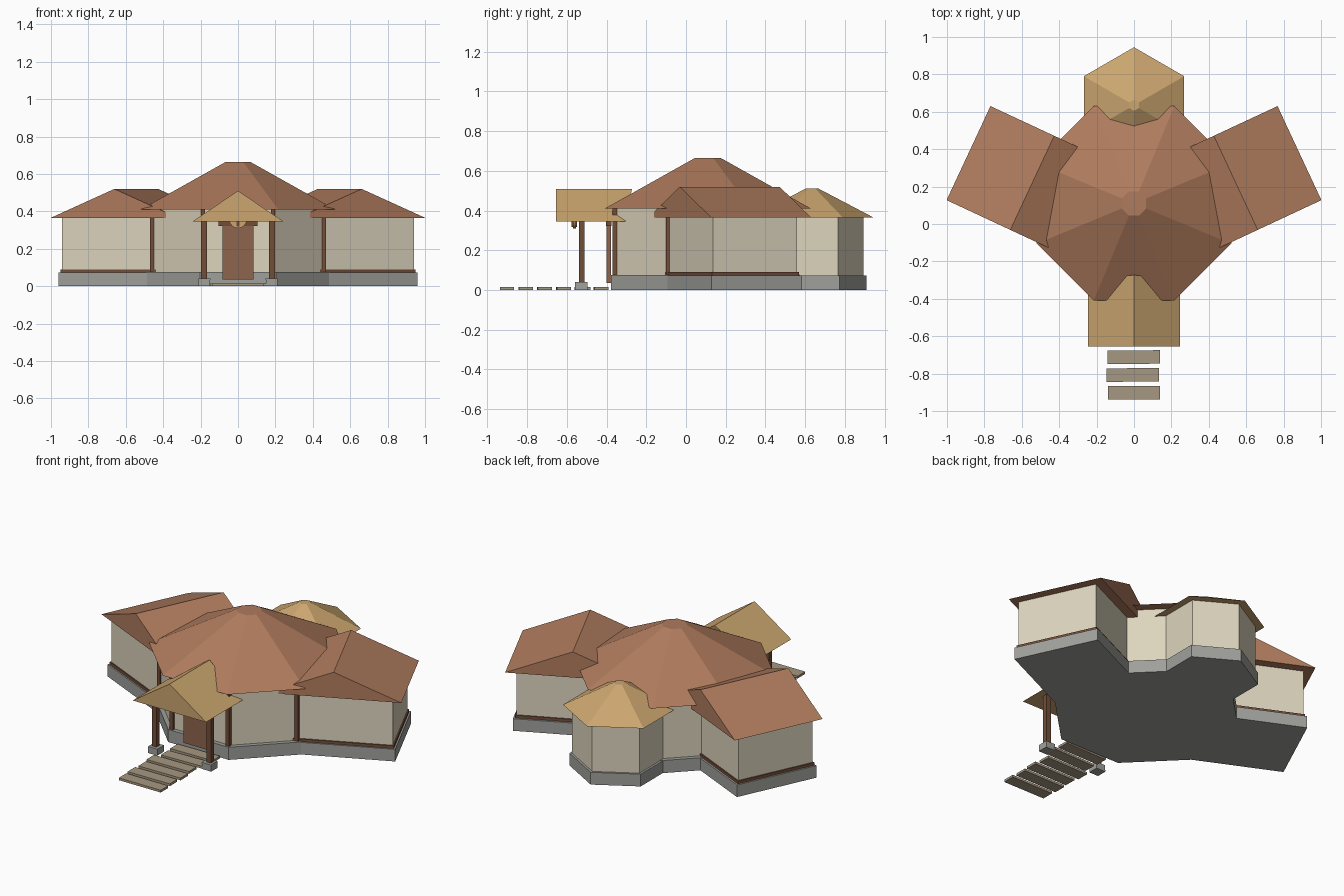
import bpy, bmesh, math, random
from mathutils import Matrix, Vector

if "Cube" in bpy.data.objects:
    bpy.data.objects.remove(bpy.data.objects["Cube"])

random.seed(4)


def material(name, rgb):
    m = bpy.data.materials.new(name)
    m.diffuse_color = (*rgb, 1)
    m.use_nodes = True
    m.node_tree.nodes["Principled BSDF"].inputs["Base Color"].default_value = m.diffuse_color
    return m


ROOF = material("clay_roof", (.43, .20, .11))
THATCH = material("straw_roof", (.60, .38, .16))
WALL = material("plaster", (.72, .66, .51))
STONE = material("stone", (.35, .35, .33))
WOOD = material("dark_wood", (.17, .075, .04))
DOOR = material("door_wood", (.27, .13, .075))
SLAB = material("paving", (.38, .31, .22))


def loft(name, bottom, top, mat, xf=None):
    """Closed solid between two rings with equal point counts."""
    bm = bmesh.new()
    a = [bm.verts.new(p) for p in bottom]
    b = [bm.verts.new(p) for p in top]
    n = len(a)
    bm.faces.new(a[::-1])
    bm.faces.new(b)
    for i in range(n):
        j = (i + 1) % n
        bm.faces.new((a[i], a[j], b[j], b[i]))
    bmesh.ops.recalc_face_normals(bm, faces=bm.faces)
    me = bpy.data.meshes.new(name)
    bm.to_mesh(me)
    bm.free()
    me.materials.append(mat)
    ob = bpy.data.objects.new(name, me)
    bpy.context.collection.objects.link(ob)
    if xf:
        ob.matrix_world = xf
    return ob


def frustum(name, cy, n, r0, r1, z0, z1, start, mat):
    """Regular n-sided tapered block centred on (0, cy)."""
    def ring(r, z):
        return [(r * math.cos(start + i * math.tau / n),
                 cy + r * math.sin(start + i * math.tau / n), z) for i in range(n)]
    return loft(name, ring(r0, z0), ring(r1, z1), mat)


def box(name, x, y, z, mat, xf=None):
    """Box from (min, max) pairs."""
    def ring(h):
        return [(x[0], y[0], h), (x[1], y[0], h), (x[1], y[1], h), (x[0], y[1], h)]
    return loft(name, ring(z[0]), ring(z[1]), mat, xf)


def gable(name, x, z, ys, mat, xf=None):
    """Triangular prism; ys = (front, back at eaves, back at ridge)."""
    mid = (x[0] + x[1]) / 2
    front = [(x[0], ys[0], z[0]), (x[1], ys[0], z[0]), (mid, ys[0], z[1])]
    back = [(x[0], ys[1], z[0]), (x[1], ys[1], z[0]), (mid, ys[2], z[1])]
    return loft(name, front, back, mat, xf)


# Central octagonal hall
CY = .11
K = 1 / math.cos(math.pi / 8)      # apothem to corner radius
A8 = math.pi / 8
frustum("hall_plinth", CY, 8, .488 * K, .488 * K, 0, .076, A8, STONE)
frustum("hall_walls", CY, 8, .463 * K, .463 * K, .076, .42, A8, WALL)
frustum("hall_roof", CY, 8, .52 * K, .065 * K, .41, .665, A8, ROOF)

# Hexagonal bay at the back
A6 = math.pi / 6
frustum("bay_plinth", .635, 6, .275, .275, 0, .074, A6, STONE)
frustum("bay_walls", .635, 6, .26, .26, .074, .37, A6, WALL)
frustum("bay_roof", .635, 6, .31, .03, .365, .512, A6, THATCH)

# Two angled wings, modelled along x, turned and mirrored
for side, s in (("right", 1), ("left", -1)):
    xf = Matrix.Diagonal((s, 1, 1, 1)) @ Matrix.Rotation(math.radians(25), 4, 'Z')
    parts = [
        box(side + "_wing_plinth", (.26, .925), (-.29, .212), (0, .073), STONE),
        box(side + "_wing_walls", (.27, .909), (-.275, .194), (.073, .37), WALL),
        box(side + "_wing_skirting", (.275, .916), (-.282, .201), (.073, .09), WOOD),
        gable(side + "_wing_roof", (-.245, .308), (0, 0), (0, 0, 0), ROOF),
    ]
    # Wing roof: ridge runs across the wing, plain gables front and back
    bpy.data.objects.remove(parts.pop())
    parts.append(gable(side + "_wing_roof", (.21, .962), (.365, .52),
                       (-.308, .247, .247), ROOF))
    for ob in parts:
        ob.data.transform(xf)
        if s < 0:
            ob.data.flip_normals()

    # Hall corner posts
    for tag, px, py in (("front", .187, -.358), ("side", .46, -.09)):
        box(f"{side}_{tag}_corner_post", (s * px - .011, s * px + .011),
            (py - .011, py + .011), (.076, .415), WOOD)

    # Porch posts on stone feet
    box(side + "_porch_post", (s * .182 - .015, s * .182 + .015),
        (-.54, -.51), (.04, .35), WOOD)
    foot = [(s * .18 + i * .031, -.527 + j * .031) for i, j in
            ((-1, -1), (1, -1), (1, 1), (-1, 1))]
    loft(side + "_post_foot", [(a, b, 0) for a, b in foot],
         [(a * .995, b, .04) for a, b in foot], STONE)

# Porch roof
gable("porch_roof", (-.245, .245), (.345, .51), (-.655, -.306, -.272), THATCH)

# Hanging round ornament with its bracket
disc = frustum("porch_ornament", 0, 16, .048, .048, -.008, .008, 0, THATCH)
disc.data.transform(Matrix.Translation((0, -.562, .358)) @ Matrix.Rotation(math.pi / 2, 4, 'X'))
box("ornament_bracket", (-.009, .009), (-.577, -.55), (.318, .35), WOOD)

# Entrance door and lintel
box("door", (-.083, .083), (-.4, -.378), (.035, .325), DOOR)
box("door_lintel", (-.105, .105), (-.403, -.374), (.322, .345), WOOD)

# Stepping slabs of the path
for i in range(6):
    x = 0 if i == 0 else random.uniform(-.015, .02)
    turn = 0 if i == 0 else random.uniform(.005, .035)
    xf = Matrix.Translation((x, -.902 + i * .095, 0)) @ Matrix.Rotation(turn, 4, 'Z')
    box(f"path_slab_{i + 1}", (-.14, .14), (-.036, .036), (0, .014), SLAB, xf)
